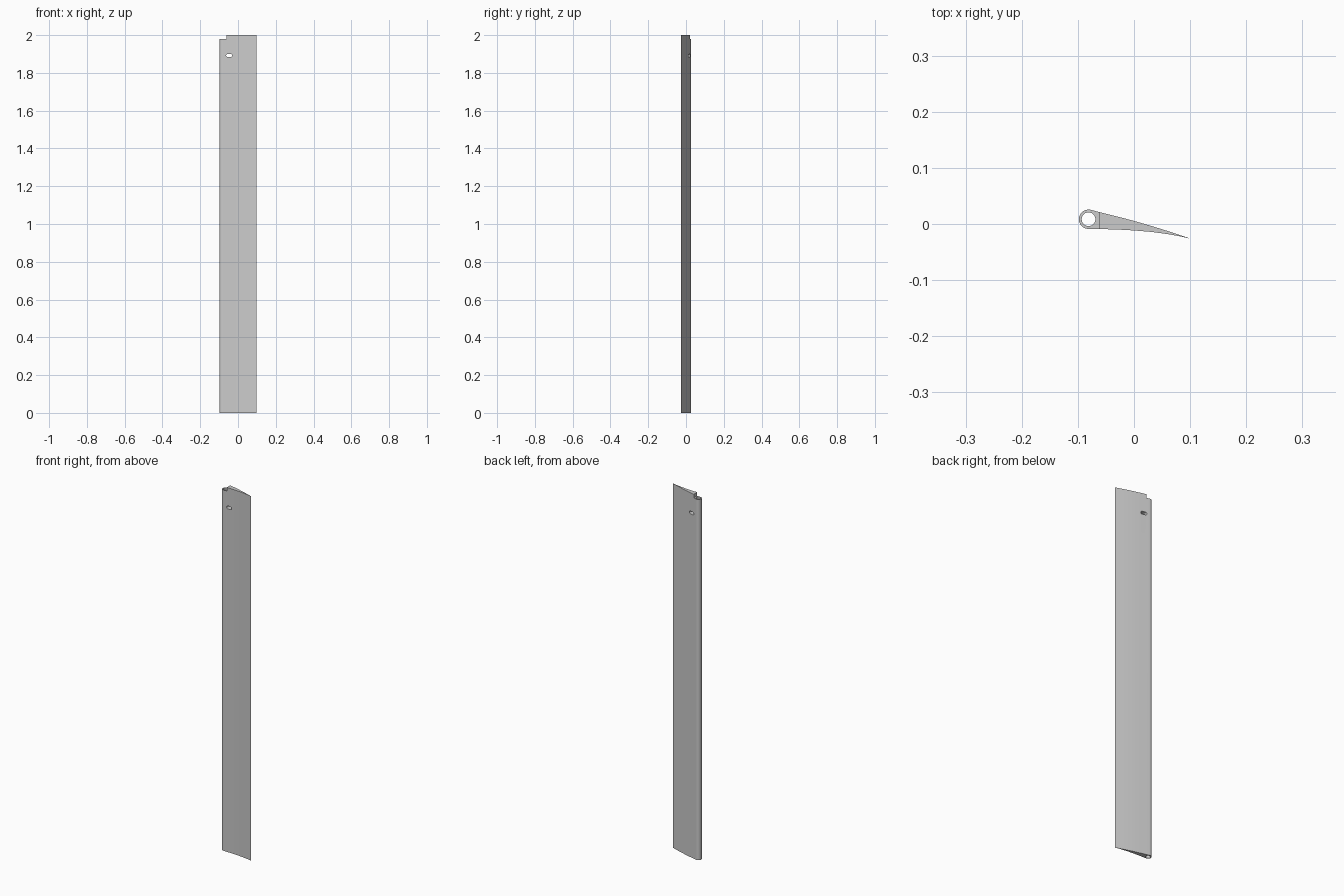
import bpy
import bmesh
from math import cos, sin, radians

cube = bpy.data.objects.get("Cube")
if cube:
    bpy.data.objects.remove(cube, do_unlink=True)

HEIGHT = 2.0
CX, CY = -0.081, 0.0085      # hinge bore centre
NOSE_R, BORE_R = 0.0172, 0.0122

grey = bpy.data.materials.new("light_grey")
grey.use_nodes = True
colour = (0.6, 0.6, 0.6, 1)
grey.diffuse_color = colour
grey.node_tree.nodes["Principled BSDF"].inputs["Base Color"].default_value = colour


def circle(x, y, r, start, end, steps):
    """Points along an arc, angles in degrees."""
    angles = [radians(start + (end - start) * i / steps) for i in range(steps + 1)]
    return [(x + r * cos(a), y + r * sin(a)) for a in angles]


def extrude(name, outline, vector, place):
    """Solid made by sweeping a flat outline along a vector."""
    bm = bmesh.new()
    face = bm.faces.new([bm.verts.new(place(u, v)) for u, v in outline])
    swept = bmesh.ops.extrude_face_region(bm, geom=[face])["geom"]
    bmesh.ops.translate(bm, vec=vector,
                        verts=[g for g in swept if isinstance(g, bmesh.types.BMVert)])
    bmesh.ops.recalc_face_normals(bm, faces=bm.faces)
    mesh = bpy.data.meshes.new(name)
    bm.to_mesh(mesh)
    bm.free()
    mesh.materials.append(grey)
    obj = bpy.data.objects.new(name, mesh)
    bpy.context.collection.objects.link(obj)
    return obj


# Blade section: round nose, gently curved flanks, thin trailing edge
nose = circle(CX, CY, NOSE_R, 75, 270, 26)
lower = [(-0.06, -0.0090), (-0.03, -0.0098), (0.0, -0.0115),
         (0.03, -0.0140), (0.06, -0.0180), (0.08, -0.0215)]
tail = [(0.098, -0.0257), (0.098, -0.0252)]
upper = [(0.08, -0.0192), (0.06, -0.0125), (0.03, -0.0032),
         (0.0, 0.0055), (-0.03, 0.0134), (-0.06, 0.0208)]
blade = extrude("blade", nose + lower + tail + upper, (0, 0, HEIGHT),
                lambda u, v: (u, v, 0))

# Cutters: hinge bore, top corner notch, rounded slot
bore = extrude("bore_cutter", circle(CX, CY, BORE_R, 0, 350, 35),
               (0, 0, HEIGHT + 0.2), lambda u, v: (u, v, -0.1))
notch = extrude("notch_cutter",
                [(-0.2, 1.98), (-0.062, 1.98), (-0.062, 2.1), (-0.2, 2.1)],
                (0, 0.2, 0), lambda u, v: (u, -0.1, v))
slot_outline = (circle(-0.055, 1.892, 0.008, 90, 270, 8)
                + circle(-0.039, 1.892, 0.008, -90, 90, 8))
slot = extrude("slot_cutter", slot_outline, (0, 0.2, 0), lambda u, v: (u, -0.1, v))

for cutter in (bore, notch, slot):
    mod = blade.modifiers.new(cutter.name, "BOOLEAN")
    mod.operation = "DIFFERENCE"
    mod.solver = "EXACT"
    mod.object = cutter
    bpy.context.view_layer.objects.active = blade
    bpy.ops.object.modifier_apply(modifier=mod.name)
    bpy.data.objects.remove(cutter, do_unlink=True)

# Smooth flanks, crisp ends
bpy.ops.object.select_all(action="DESELECT")
blade.select_set(True)
bpy.context.view_layer.objects.active = blade
bpy.ops.object.shade_smooth_by_angle(angle=radians(30))
